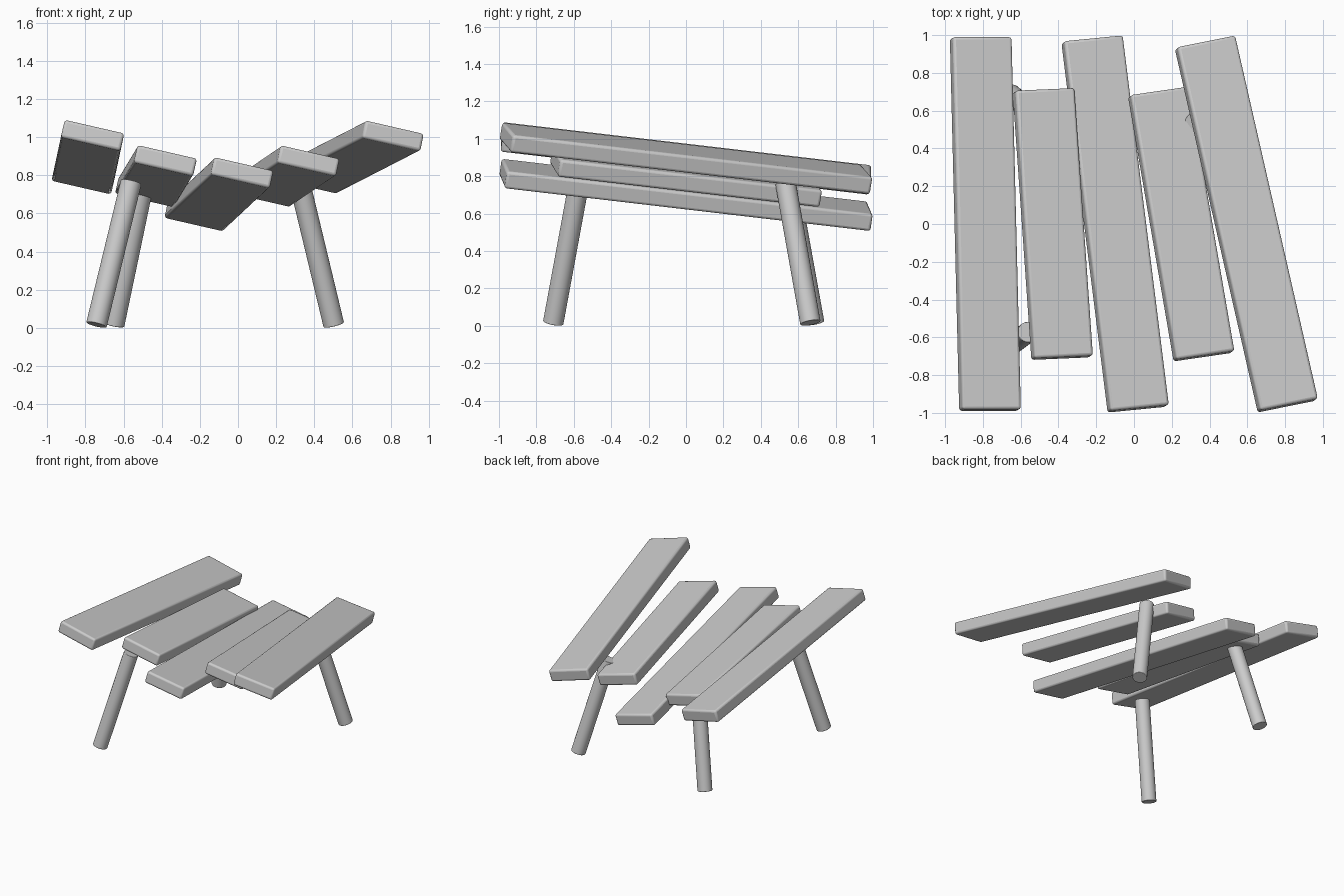
import bpy
from mathutils import Vector, Matrix

if "Cube" in bpy.data.objects:
    bpy.data.objects.remove(bpy.data.objects["Cube"])


def finish(ob, bevel):
    if bevel:
        m = ob.modifiers.new("soft_edges", 'BEVEL')
        m.width = bevel
        m.segments = 3
        m.limit_method = 'ANGLE'
    bpy.ops.object.shade_smooth_by_angle()


def plank(name, centre, length, skew):
    # long axis runs front to back, falling; the width leans down to the right
    u = Vector((skew, 1, -0.117))
    w = Vector((0.305, -0.305 * skew - 0.07 * 0.117, -0.07)).normalized()
    u.normalize()
    n = w.cross(u)
    bpy.ops.mesh.primitive_cube_add(size=1)
    ob = bpy.context.object
    ob.name = name
    size = Matrix.Diagonal((0.32, length, 0.095))
    ob.data.transform((Matrix((w, u, n)).transposed() @ size).to_4x4())
    ob.location = centre
    finish(ob, 0.015)


def leg(name, foot, top, radius=0.055):
    a, b = Vector(foot), Vector(top)
    d = b - a
    bpy.ops.mesh.primitive_cylinder_add(vertices=32, radius=radius, depth=d.length)
    ob = bpy.context.object
    ob.name = name
    ob.data.transform(d.to_track_quat('Z', 'Y').to_matrix().to_4x4())
    ob.location = (a + b) / 2
    finish(ob, 0.004)


# Fanned planks: x, z, length, skew
planks = [
    (-0.787, 0.895, 1.985, -0.025),
    (-0.430, 0.795, 1.430, -0.070),
    (-0.100, 0.700, 1.985, -0.125),
    (0.250, 0.795, 1.430, -0.172),
    (0.595, 0.895, 1.985, -0.228),
]
for i, (x, z, length, skew) in enumerate(planks, 1):
    plank(f"plank_{i}", (x, 0, z), length, skew)

# Three splayed legs
leg("front_left_leg", (-0.742, -0.71, 0.016), (-0.56, -0.572, 0.765))
leg("back_left_leg", (-0.65, 0.685, 0.016), (-0.50, 0.555, 0.735))
leg("back_right_leg", (0.502, 0.665, 0.016), (0.322, 0.532, 0.765))
